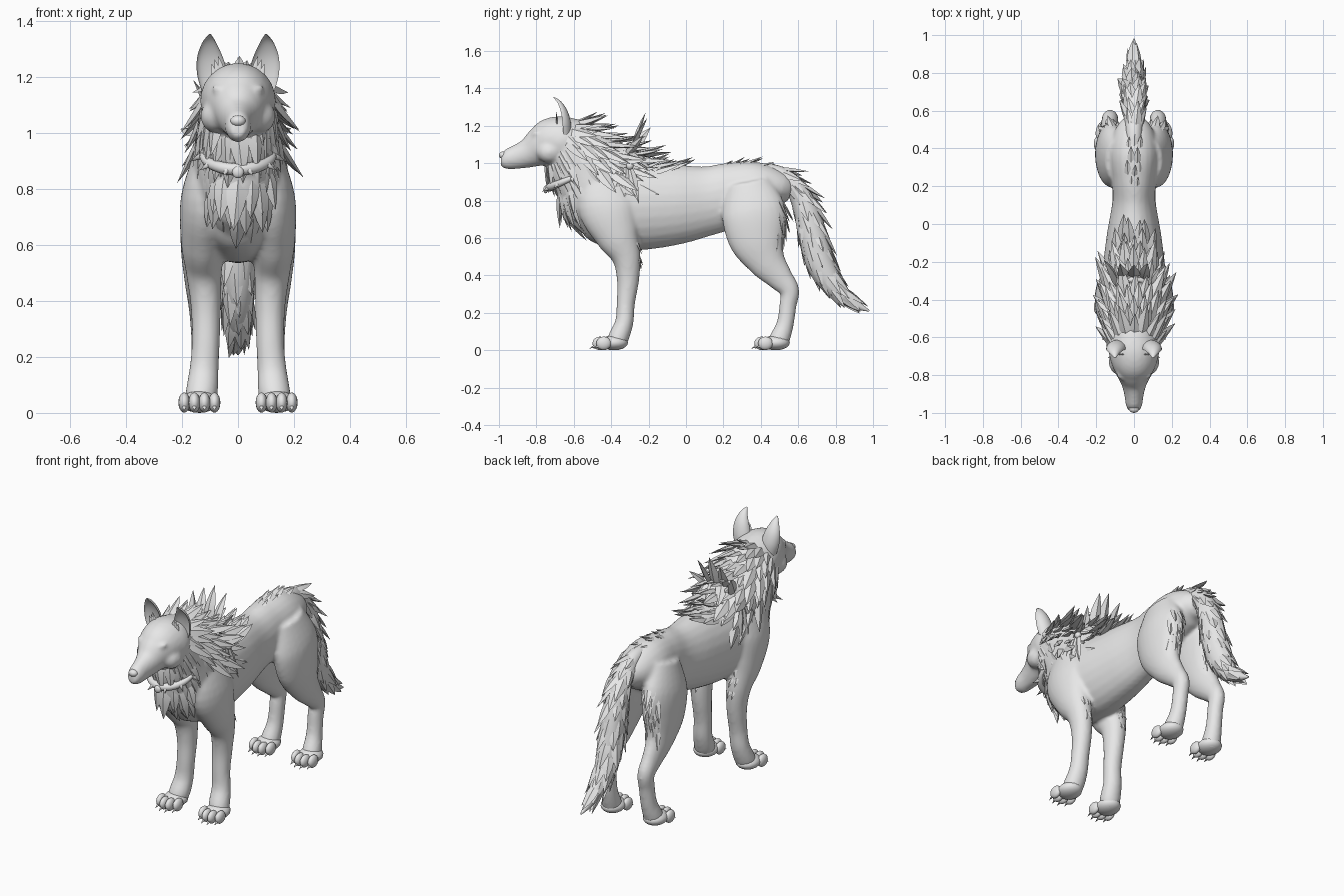
import bpy, bmesh, math, random
from mathutils import Vector, Matrix

random.seed(4)
cube = bpy.data.objects.get("Cube")
if cube:
    bpy.data.objects.remove(cube)

grey = bpy.data.materials.new("plain_grey")
grey.use_nodes = True
grey.diffuse_color = (0.8, 0.8, 0.8, 1)
grey.node_tree.nodes["Principled BSDF"].inputs["Base Color"].default_value = (0.8, 0.8, 0.8, 1)
X = Vector((1, 0, 0))


def finish(name, bm, angle=50):
    bmesh.ops.recalc_face_normals(bm, faces=bm.faces)
    me = bpy.data.meshes.new(name)
    bm.to_mesh(me)
    bm.free()
    me.materials.append(grey)
    ob = bpy.data.objects.new(name, me)
    bpy.context.collection.objects.link(ob)
    bpy.ops.object.select_all(action='DESELECT')
    ob.select_set(True)
    bpy.context.view_layer.objects.active = ob
    bpy.ops.object.shade_smooth_by_angle(angle=math.radians(angle))
    return ob


# Smooth path through stations of (x, y, z, side radius, depth radius)
def sample(pts, u):
    u = max(0, min(u, len(pts) - 1.001))
    i, t = int(u), u - int(u)
    p = [pts[max(0, min(i + k, len(pts) - 1))] for k in (-1, 0, 1, 2)]
    return [b + t * (c - a) / 2 + t * t * (a - 2.5 * b + 2 * c - d / 2)
            + t ** 3 * (-a + 3 * b - 3 * c + d) / 2 for a, b, c, d in zip(*p)]


def surface(pts, u, ang, cup=False):
    s = sample(pts, u)
    tan = Vector(sample(pts, u + .05)[:3]) - Vector(sample(pts, u - .05)[:3])
    tan.x = 0
    nor = X.cross(tan.normalized())
    c, d = math.cos(ang), math.sin(ang)
    if cup and d > 0:
        d *= -.55
    return Vector(s[:3]) + X * c * s[3] + nor * d * s[4]


def tube(bm, pts, sides=24, steps=5, cup=False, side=1):
    rings = []
    n = (len(pts) - 1) * steps
    for k in range(n + 1):
        ring = []
        for j in range(sides):
            v = surface(pts, k / steps, 2 * math.pi * j / sides, cup)
            v.x *= side
            ring.append(bm.verts.new(v))
        rings.append(ring)
    for a, b in zip(rings, rings[1:]):
        for j in range(sides):
            bm.faces.new((a[j], a[j - 1], b[j - 1], b[j]))
    bm.faces.new(rings[0])
    bm.faces.new(rings[-1])


def ball(bm, c, r, rot=Matrix()):
    m = Matrix.Translation(c) @ rot @ Matrix.Diagonal((*r, 1))
    bmesh.ops.create_uvsphere(bm, u_segments=16, v_segments=10, radius=1, matrix=m)


def spike(bm, c, d, r, length):
    d = Vector(d).normalized()
    m = Matrix.Translation(Vector(c) + d * length / 2) @ d.to_track_quat('Z', 'Y').to_matrix().to_4x4()
    bmesh.ops.create_cone(bm, cap_ends=True, segments=8, radius1=r, radius2=0, depth=length, matrix=m)


# A flat, ridged, curling lock of fur
def tuft(bm, p, d, n, length, w, curl=.1):
    d = d.normalized()
    side = d.cross(n).normalized()
    n = side.cross(d).normalized()
    rings = []
    for s, k in ((0, .6), (.25, 1), (.5, .85), (.75, .5)):
        c = p + d * s * length + n * curl * length * s * s
        rings.append([bm.verts.new(c + o * k) for o in (side * w, n * w * .4, -side * w, -n * w * .4)])
    tip = bm.verts.new(p + d * length + n * curl * length)
    for a, b in zip(rings, rings[1:]):
        for j in range(4):
            bm.faces.new((a[j], a[j - 1], b[j - 1], b[j]))
    for j in range(4):
        bm.faces.new((rings[-1][j], rings[-1][j - 1], tip))
    bm.faces.new(rings[0])


# Rows of locks lying along a tube's surface
def scatter(bm, pts, u0, u1, rows, a0, a1, cols, length, w, lift, drop=0, curl=.1, side=1):
    for r in range(rows):
        u = u0 + (u1 - u0) * r / max(1, rows - 1)
        for c in range(cols + r % 2):
            a = math.radians(a0 + (a1 - a0) * (c + (.5 if r % 2 == 0 else 0)) / cols)
            p, q = surface(pts, u, a), surface(pts, u + .1, a)
            n = (p - Vector(sample(pts, u)[:3])).normalized()
            d = (q - p).normalized() + n * lift * (.35 + .65 * max(0, math.sin(a)))
            d.z -= drop * abs(math.cos(a))
            d += Vector(random.uniform(-.12, .12) for _ in range(3))
            f = random.uniform(.8, 1.2)
            m = Vector((side, 1, 1))
            tuft(bm, (p - n * .012) * m, d * m, n * m, length * f, w * f, curl)


torso = [(0, y, z, rx, rz) for y, z, rx, rz in (
    (-.6, .78, .07, .09), (-.52, .78, .14, .19), (-.4, .78, .175, .235), (-.25, .77, .168, .235),
    (-.05, .78, .143, .215), (.12, .8, .115, .185), (.25, .83, .12, .175), (.38, .86, .13, .15),
    (.5, .86, .1, .1), (.56, .84, .05, .05))]
neck = [(0, -.68, 1.14, .12, .11), (0, -.62, 1.08, .135, .17), (0, -.53, .98, .15, .215),
        (0, -.42, .87, .165, .28), (0, -.25, .83, .13, .2)]
head = [(0, y, z, rx, rz) for y, z, rx, rz in (
    (-.55, 1.12, .11, .11), (-.65, 1.115, .135, .135), (-.72, 1.11, .125, .132), (-.78, 1.085, .1, .108),
    (-.84, 1.055, .07, .08), (-.9, 1.035, .052, .066), (-.96, 1.02, .043, .053), (-.99, 1.02, .028, .032))]
front_leg = [(.09, -.42, .95, .06, .12), (.115, -.42, .78, .088, .16), (.125, -.37, .62, .08, .12),
             (.122, -.32, .5, .064, .078), (.115, -.31, .38, .054, .06), (.115, -.322, .25, .05, .049),
             (.122, -.33, .15, .053, .049), (.13, -.36, .07, .058, .055), (.135, -.38, .03, .05, .05)]
hind_leg = [(.08, .33, .9, .07, .12), (.115, .36, .75, .085, .17), (.125, .38, .6, .08, .155),
            (.13, .43, .48, .062, .105), (.13, .5, .39, .048, .072), (.127, .553, .32, .044, .053),
            (.125, .545, .24, .042, .046), (.128, .53, .14, .044, .046), (.135, .5, .06, .052, .055),
            (.135, .48, .03, .05, .05)]
tail = [(0, y, z, rx, rd) for y, z, rx, rd in (
    (.38, .96, .04, .04), (.5, .94, .045, .045), (.59, .86, .055, .055), (.645, .74, .062, .068),
    (.68, .6, .066, .078), (.725, .45, .062, .075), (.8, .33, .048, .055), (.9, .25, .025, .028),
    (.98, .21, .004, .004))]

# Fused torso, neck, head and legs
bm = bmesh.new()
for part in (torso, neck, head):
    tube(bm, part)
for s in (1, -1):
    tube(bm, front_leg, side=s)
    tube(bm, hind_leg, side=s)
    ball(bm, (s * .055, -.8, 1.15), (.04, .03, .016), Matrix.Rotation(s * -.35, 4, 'Y'))
    ball(bm, (s * .075, -.73, 1.06), (.06, .07, .06))
body = finish("body", bm)
mod = body.modifiers.new("fuse", 'REMESH')
mod.mode, mod.voxel_size, mod.use_smooth_shade = 'VOXEL', .011, True
mod = body.modifiers.new("soften", 'SMOOTH')
mod.factor, mod.iterations = .5, 5

# Tail
bm = bmesh.new()
tube(bm, tail, sides=16)
finish("tail", bm)

# Nose, mouth line and eyes
bm = bmesh.new()
ball(bm, (0, -.978, 1.043), (.027, .022, .02))
finish("nose", bm)
bm = bmesh.new()
for s in (1, -1):
    ball(bm, (s * .06, -.797, 1.122), (.026, .018, .012), Matrix.Rotation(s * -.3, 4, 'Y'))
finish("eyes", bm)

# Cupped ears with a lock of fur inside
bm = bmesh.new()
ear = [(.085, -.655, 1.15, .045, .04), (.092, -.66, 1.21, .054, .045), (.1, -.668, 1.27, .046, .036),
       (.103, -.685, 1.32, .026, .02), (.1, -.71, 1.352, .004, .004)]
for s in (1, -1):
    tube(bm, ear, cup=True, side=s)
    for k in range(3):
        tuft(bm, Vector((s * (.05 + .015 * k), -.69, 1.19)), Vector((s * .25, .05, 1)),
             Vector((0, -1, 0)), .09 - .015 * k, .012)
finish("ears", bm, 60)

# Paws with four toes and claws
for name, y in (("front_paws", -.405), ("hind_paws", .46)):
    bm = bmesh.new()
    for s in (1, -1):
        ball(bm, (s * .138, y + .02, .04), (.066, .075, .04))
        for k, back in enumerate((.02, 0, 0, .02)):
            x = s * (.138 + (k - 1.5) * .036)
            ball(bm, (x, y - .055 + back, .037), (.021, .04, .036))
            spike(bm, (x, y - .083 + back, .022), (0, -1, -.45), .008, .032)
    finish(name, bm)

# Mane, ruff and chest fur
bm = bmesh.new()
scatter(bm, neck, .1, 3.6, 9, 10, 170, 9, .17, .03, .85, .5)
scatter(bm, neck, .3, 3, 8, -60, 10, 4, .13, .026, .25, .35, 0)
scatter(bm, neck, .3, 3, 8, 170, 240, 4, .13, .026, .25, .35, 0)
scatter(bm, neck, .6, 3.1, 8, 240, 300, 3, .16, .032, .12, 0, -.05)
scatter(bm, torso, 2.3, 3.8, 5, 55, 125, 4, .14, .027, .3)
finish("mane", bm, 30)

# Tail and rump fur
bm = bmesh.new()
scatter(bm, tail, 1, 6.3, 12, 0, 360, 7, .13, .026, .2, 0, .05)
scatter(bm, torso, 5.8, 7.6, 5, 75, 105, 2, .09, .018, .25)
finish("tail_fur", bm, 30)

# Fur behind the thighs and elbows
bm = bmesh.new()
for s in (1, -1):
    scatter(bm, hind_leg, .8, 2.6, 6, 60, 120, 3, .12, .018, .12, 0, 0, s)
    scatter(bm, front_leg, 2, 3, 3, 70, 110, 2, .08, .015, .25, 0, 0, s)
finish("leg_fur", bm, 30)

# Open collar with spikes and a pendant
curve = bpy.data.curves.new("collar", 'CURVE')
curve.dimensions, curve.bevel_depth, curve.bevel_resolution = '3D', .022, 4
line = curve.splines.new('POLY')
line.points.add(24)
bm = bmesh.new()
for k, pt in enumerate(line.points):
    a = math.pi * (.92 + 1.16 * k / 24)
    c = Vector((.125 * math.cos(a), -.6 + .13 * math.sin(a), .925 + .055 * math.sin(a)))
    pt.co = (*c, 1)
    pt.radius = .45 + .55 * math.sin(math.pi * k / 24)
    if k % 4 == 2:
        spike(bm, c, (math.cos(a), math.sin(a), -.5), .014, .055)
curve.materials.append(grey)
curve.use_fill_caps = True
bpy.context.collection.objects.link(bpy.data.objects.new("collar", curve))
ball(bm, (0, -.75, .86), (.021, .012, .021))
finish("collar_studs", bm)

# Shoulder beads with hanging feathers
bm = bmesh.new()
for s in (1, -1):
    ball(bm, (s * .15, -.3, .985), (.018, .02, .02))
    for k in range(4):
        tuft(bm, Vector((s * .15, -.3 - .02 * k, .975)), Vector((s * .16, .25 - .3 * k, -1)),
             Vector((s, 0, .15)), .2 - .015 * k, .024, 0)
finish("shoulder_feathers", bm, 30)
